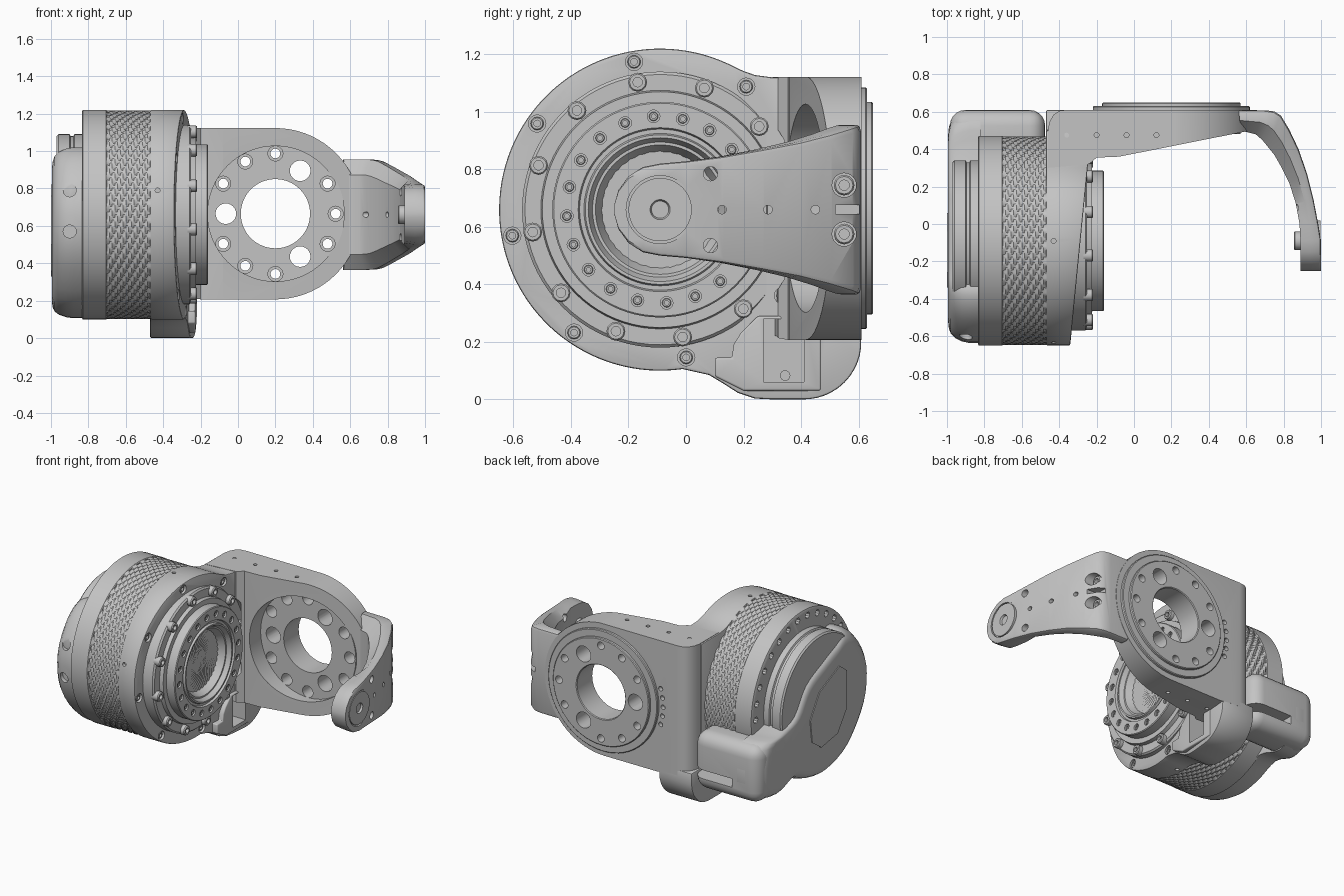
import bpy, bmesh
from math import cos, sin, pi, radians
from mathutils import Vector

cube = bpy.data.objects.get("Cube")
if cube:
    bpy.data.objects.remove(cube, do_unlink=True)

GREY = bpy.data.materials.new("machined grey")
GREY.use_nodes = True
GREY.diffuse_color = (0.55, 0.55, 0.55, 1)
GREY.node_tree.nodes["Principled BSDF"].inputs["Base Color"].default_value = GREY.diffuse_color
AY, AZ = -0.09, 0.66          # motor axis, along x
FX, FZ = 0.2, 0.665           # output flange axis, along y
HUB, FLANGE = (0, AY, AZ), (FX, 0, FZ)
parts = []


def loft(rings, bm=None, loop=False):
    """Skin a list of equal-length point rings."""
    bm = bm or bmesh.new()
    vs = [[bm.verts.new(p) for p in r] for r in rings]
    n = len(vs[0])
    for a, b in list(zip(vs, vs[1:])) + ([(vs[-1], vs[0])] if loop else []):
        for i in range(n):
            bm.faces.new((a[i], a[(i + 1) % n], b[(i + 1) % n], b[i]))
    if not loop:
        bm.faces.new(vs[0])
        bm.faces.new(vs[-1])
    return bm


def spin(c, axis, prof, n=24, bm=None, loop=False):
    """Turn a (distance, radius) profile round an axis through c."""
    rings = []
    for t, r in prof:
        circle = [(r * cos(2 * pi * i / n), r * sin(2 * pi * i / n)) for i in range(n)]
        rings.append([Vector(c) + Vector({"x": (t, u, v), "y": (u, t, v), "z": (u, v, t)}[axis]) for u, v in circle])
    return loft(rings, bm, loop)


def hole(c, axis, a, b, r, bm=None, n=16):
    return spin(c, axis, [(a, r), (b, r)], n, bm)


def bolt(c, r, h, bm=None):
    return spin(c, "x", [(-0.02, r), (h * 0.8, r), (h, r * 0.85), (h, r * 0.5), (h * 0.3, r * 0.5)], 12, bm)


def box(lo, hi, bm=None):
    return loft([[(x, lo[1], lo[2]), (x, hi[1], lo[2]), (x, hi[1], hi[2]), (x, lo[1], hi[2])]
                 for x in (lo[0], hi[0])], bm)


def finish(bm, name, bevel=0, seg=3):
    bmesh.ops.recalc_face_normals(bm, faces=bm.faces)
    me = bpy.data.meshes.new(name)
    bm.to_mesh(me)
    bm.free()
    ob = bpy.data.objects.new(name, me)
    bpy.context.collection.objects.link(ob)
    me.materials.append(GREY)
    if bevel:
        mod = ob.modifiers.new("bevel", "BEVEL")
        mod.width, mod.segments, mod.limit_method, mod.angle_limit = bevel, seg, "ANGLE", radians(40)
    parts.append(ob)
    return ob


def boolean(ob, cut, op="DIFFERENCE"):
    tool = finish(cut, "cutter")
    tool.hide_render = True
    mod = ob.modifiers.new("cut", "BOOLEAN")
    mod.operation, mod.object, mod.solver = op, tool, "EXACT"
    bpy.context.view_layer.update()
    me = bpy.data.meshes.new_from_object(ob.evaluated_get(bpy.context.evaluated_depsgraph_get()))
    ob.modifiers.clear()
    ob.data = me
    parts.remove(tool)
    bpy.data.objects.remove(tool, do_unlink=True)


def arc(cu, cv, r, a0, a1, step):
    return [(cu + r * cos(radians(a)), cv + r * sin(radians(a))) for a in range(a0, a1, step)]


def slant(y):
    return -0.25 + (y - 0.28) * 0.098


# Motor drum with vents in its rear rim, and the diagonal knurled band
drum = finish(spin(HUB, "x", [(-0.835, 0.55), (-0.83, 0.56), (-0.705, 0.56), (-0.7, 0.555), (-0.7, 0.4)], 96), "motor_drum")
cut = bmesh.new()
for y, z in arc(AY, AZ, 0.515, 0, 360, 12):
    hole((0, y, z), "x", -0.9, -0.8, 0.022, cut, 10)
boolean(drum, cut)
rows, cols, band = 16, 240, []
for j in range(rows + 1):
    radii = [0.558 - 0.011 * ((i + 2 * j) % 6 < 2) for i in range(cols)]
    band.append([(-0.702 + 0.234 * j / rows, AY + r * cos(2 * pi * i / cols), AZ + r * sin(2 * pi * i / cols))
                 for i, r in enumerate(radii)])
finish(loft(band), "knurled_band")

# Bracket collar with its foot, slanted on the open side
side = arc(AY, AZ, 0.56, 62, 279, 3)
side += [(0.08, 0.085), (0.13, 0.055), (0.18, 0.023), (0.24, 0.003), (0.3, 0), (0.4, 0)] + arc(0.41, 0.2, 0.2, -85, 1, 8)
side += [(0.61, 0.26), (0.5, 0.26), (0.5, 1.118), (0.3, 1.12), (0.24, 1.128), (0.2, 1.142)]
collar = finish(loft([[(-0.47, y, z) for y, z in side], [(slant(y), y, z) for y, z in side]]), "bracket_collar", 0.008, 2)
cut = hole(HUB, "x", -0.45, 0, 0.42, n=64)
box((-0.36, 0.27, 0.06), (0, 0.41, 0.28), cut)
hole((-0.6, 0.345, 0.083), "x", 0, 0.3, 0.018, cut)
for z in (AZ - 0.56, AZ + 0.56):
    hole((-0.43, AY, z), "z", -0.03, 0.03, 0.013, cut)
hole((-0.43, AY - 0.555, 0.79), "y", -0.03, 0.03, 0.013, cut)
rim_screws = arc(AY, AZ, 0.522, 10, 370, 45)
for y, z in rim_screws:
    hole((slant(y), y, z), "x", -0.025, 0.1, 0.03, cut)
boolean(collar, cut)

# Cable socket on the foot
socket = [(0.1, 0.08), (0.1, 0.145), (0.16, 0.145), (0.165, 0.19), (0.19, 0.23), (0.25, 0.29),
          (0.47, 0.29), (0.47, 0.03), (0.2, 0.03)]
foot = finish(loft([[(x, y, z) for y, z in socket] for x in (-0.3, -0.228)]), "cable_socket", 0.008)
boolean(foot, box((-0.5, 0.27, 0.06), (0, 0.41, 0.28)))

# Turned output hub with a recessed, woven centre
hub = finish(spin(HUB, "x", [(-0.46, 0.48), (-0.26, 0.48), (-0.25, 0.47), (-0.25, 0.415), (-0.225, 0.41),
             (-0.225, 0.375), (-0.165, 0.375), (-0.16, 0.37), (-0.16, 0.285), (-0.175, 0.28), (-0.175, 0.265),
             (-0.16, 0.26), (-0.16, 0.25), (-0.19, 0.235), (-0.19, 0.225), (-0.24, 0.2)], 80), "output_hub")
cut, bolts = bmesh.new(), bmesh.new()
for y, z in arc(AY, AZ, 0.325, 4, 364, 18):
    hole((-0.16, y, z), "x", -0.015, 0.05, 0.022, cut, 14)
    bolt((-0.175, y, z), 0.016, 0.01, bolts)
boolean(hub, cut)
for y, z in arc(AY, AZ, 0.45, 10, 370, 30):
    bolt((-0.25, y, z), 0.033, 0.032, bolts)
for y, z in rim_screws:
    bolt((slant(y) - 0.025, y, z), 0.023, 0.018, bolts)
finish(bolts, "hub_bolts")
weave = [arc(AY, AZ, 0.205 - 0.0145 * j, 0, 360, 5) for j in range(14)]
finish(loft([[(-0.232 - 0.006 * ((i + j) % 2), y, z) for i, (y, z) in enumerate(r)]
             for j, r in enumerate(weave)]), "hub_floor")

# Side plate carrying the second joint: wedge in plan, rounded at the far end
plan = [(-0.46, 0.3), (-0.46, 0.51), (-0.45, 0.55), (-0.43, 0.585), (-0.4, 0.605), (-0.36, 0.61),
        (0.7, 0.61), (0.7, 0.515), (-0.08, 0.36), (-0.2, 0.355), (-0.24, 0.32)]
plate = finish(loft([[(x, y, z) for x, y in plan] for z in (0.05, 1.122)]), "side_plate")
outline = [(-0.6, 1.13), (-0.6, 0.22), (-0.3, 0.22), (-0.25, 0.215), (-0.2, 0.207)]
outline += arc(FX, FZ, 0.458, -90, 91, 5) + [(-0.2, 1.13)]
boolean(plate, loft([[(x, y, z) for x, z in outline] for y in (0.1, 0.8)]), "INTERSECT")
cut = hole(FLANGE, "y", 0.1, 0.8, 0.362, n=64)
hole(HUB, "x", -0.3, -0.215, 0.495, cut, 64)
for x in (-0.36, -0.2, -0.04, 0.12):
    for z in (0.207, 1.122):
        hole((x, 0.475, z), "z", -0.03, 0.03, 0.013, cut)
for x, z in arc(FX, FZ, 0.45, 164, 197, 8):
    hole((x, 0.61, z), "y", -0.03, 0.03, 0.016, cut)
boolean(plate, cut)

# Output flange with bolt circle
flange = finish(spin(FLANGE, "y", [(0.48, 0.37), (0.645, 0.37), (0.65, 0.365), (0.65, 0.19), (0.645, 0.185),
                                   (0.48, 0.185)], 64, loop=True), "output_flange")
cut = bmesh.new()
for x, z in arc(FX, FZ, 0.265, 60, 420, 120):
    hole((x, 0, z), "y", 0.4, 0.8, 0.055, cut, 24)
for i, (x, z) in enumerate(arc(FX, FZ, 0.322, 0, 360, 30)):
    if i % 4 != 2:
        spin((x, 0, z), "y", [(0.4, 0.04), (0.57, 0.04), (0.57, 0.026), (0.8, 0.026)], 20, cut)
boolean(flange, cut)
finish(spin(FLANGE, "y", [(0.58, 0.42), (0.625, 0.42), (0.63, 0.415), (0.63, 0.36), (0.58, 0.36)], 64, loop=True), "flange_rim")

# Curved support arm: outer point, inner point, half width
stations = [(0.56, 0.608, 0.57, 0.5, 0.295), (0.7, 0.608, 0.65, 0.48, 0.295), (0.75, 0.602, 0.685, 0.45, 0.293),
            (0.785, 0.58, 0.71, 0.42, 0.285), (0.83, 0.505, 0.75, 0.37, 0.262), (0.88, 0.4, 0.79, 0.3, 0.235),
            (0.925, 0.27, 0.83, 0.22, 0.21), (0.96, 0.13, 0.865, 0.11, 0.185), (0.985, 0, 0.885, 0, 0.168)]
stations += [(1, y, 0.89, y, w) for y, w in ((AY, 0.16), (-0.15, 0.148), (-0.2, 0.116), (-0.235, 0.068), (-0.25, 0.015))]
rings = []
for ox, oy, ix, iy, w in stations:
    o, i = Vector((ox, oy, AZ)), Vector((ix, iy, AZ))
    section = [(0, 0.93), (0.04, 0.98), (0.12, 1), (0.5, 1), (1, 0.72 if iy > 0 else 0.95)]
    rings.append([o.lerp(i, t) + Vector((0, 0, s * w)) for t, s in section]
                 + [o.lerp(i, t) - Vector((0, 0, s * w)) for t, s in reversed(section)])
arm = finish(loft(rings), "support_arm")
cut = hole(HUB, "x", 0.985, 1.2, 0.118, n=40)
for y, dz, r in ((0.125, 0, 0.015), (0.285, 0, 0.015), (0.45, 0, 0.015), (0.085, 0.125, 0.025), (0.085, -0.125, 0.025)):
    hole((0, y, AZ + dz), "x", 0.5, 1.2, r, cut)
box((0.74, 0.52, AZ - 0.016), (1.2, 0.7, AZ + 0.016), cut)
fittings = spin(HUB, "x", [(0.95, 0.11), (0.998, 0.11), (0.998, 0.035), (0.985, 0.03)], 40)
spin(HUB, "x", [(0.855, 0.045), (0.86, 0.05), (0.9, 0.05)], 24, fittings)
for dz in (-0.085, 0.085):
    hole((0, 0.55, AZ + dz), "x", 0.73, 1.2, 0.042, cut, 24)
    bolt((0.73, 0.55, AZ + dz), 0.036, 0.04, fittings)
boolean(arm, cut)
finish(fittings, "arm_pivot_and_bolts")

# Stepped rear housing
finish(spin(HUB, "x", [(-0.97, 0.34), (-0.97, 0.42), (-0.96, 0.43), (-0.9, 0.43), (-0.895, 0.42),
            (-0.88, 0.42), (-0.875, 0.43), (-0.82, 0.43)], 72), "rear_housing")

# Lobed rear cover, smoothed outline drawn in towards its outer face
ctrl = [(-0.6, 0.45), (-0.63, 0.72), (-0.52, 0.93), (-0.38, 1.02), (-0.26, 0.98), (-0.12, 0.92), (0.08, 0.82), (0.22, 0.64),
        (0.4, 0.58), (0.58, 0.53), (0.6, 0.24), (0.45, 0.15), (0.25, 0.2), (0.05, 0.13), (-0.15, 0.11), (-0.4, 0.2)]
ctrl, lobes = [Vector(p) for p in ctrl], []
for k in range(len(ctrl)):
    p0, p1, p2, p3 = (ctrl[(k + d) % len(ctrl)] for d in (-1, 0, 1, 2))
    for t in (0, 0.25, 0.5, 0.75):
        lobes.append(0.5 * (2 * p1 + (p2 - p0) * t + (2 * p0 - 5 * p1 + 4 * p2 - p3) * t * t
                            + (3 * p1 - p0 - 3 * p2 + p3) * t ** 3))
mid = Vector((-0.07, 0.5))
levels = [(-0.82, 1), (-0.88, 1), (-0.92, 0.985), (-0.955, 0.955), (-0.98, 0.91), (-0.99, 0.86), (-0.994, 0.8)]
cover = finish(loft([[(x, *(mid + (p - mid) * s)) for p in lobes] for x, s in levels]), "rear_cover")
cut = bmesh.new()
for z in (0.57, 0.79):
    hole((-0.9, 0, z), "y", -0.7, -0.59, 0.035, cut)
boolean(cover, cut)
panel = [(-0.34, 0.5), (-0.34, 0.76), (-0.26, 0.82), (-0.04, 0.72), (0.06, 0.56), (0.04, 0.4), (-0.06, 0.33), (-0.24, 0.36)]
finish(loft([[(x, y, z) for y, z in panel] for x in (-0.985, -1)]), "rear_inset_panel")

# Cable duct from the rear cover to the bracket, with a slot
duct = finish(box((-0.985, 0.34, 0.16), (-0.475, 0.61, 0.56)), "cable_duct", 0.085, 5)
boolean(duct, box((-0.78, 0.5, 0.25), (-0.4, 0.7, 0.31)))

bpy.ops.object.select_all(action="DESELECT")
for ob in parts:
    ob.select_set(True)
bpy.context.view_layer.objects.active = parts[0]
bpy.ops.object.shade_smooth_by_angle(angle=radians(32))
